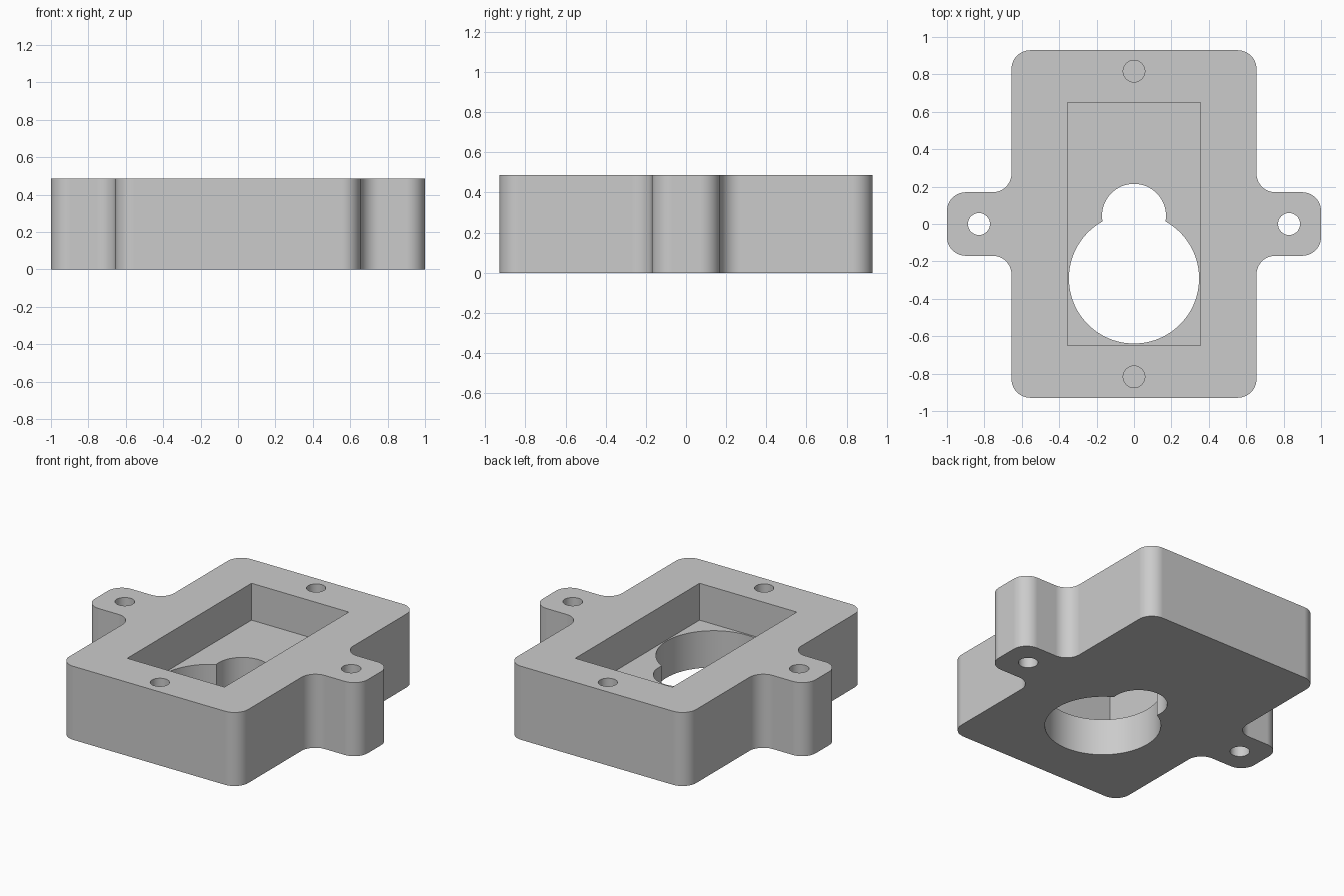
import bpy
import bmesh
import math
from mathutils import Vector

HEIGHT = 0.487
FLOOR = 0.243
FILLET = 0.1
BODY_X, BODY_Y = 0.655, 0.929
EAR_X, EAR_Y = 1.0, 0.17

if "Cube" in bpy.data.objects:
    bpy.data.objects.remove(bpy.data.objects["Cube"], do_unlink=True)

grey = bpy.data.materials.new("plain grey")
grey.use_nodes = True
colour = (0.6, 0.6, 0.6, 1)
grey.diffuse_color = colour
grey.node_tree.nodes["Principled BSDF"].inputs["Base Color"].default_value = colour


def rounded(corners, radius, steps=12):
    """Replace each right-angled corner with a tangent arc."""
    points = []
    for i, corner in enumerate(corners):
        p = Vector(corner)
        a = (Vector(corners[i - 1]) - p).normalized() * radius
        b = (Vector(corners[(i + 1) % len(corners)]) - p).normalized() * radius
        for s in range(steps + 1):
            t = s / steps * math.pi / 2
            points.append(p + a * (1 - math.sin(t)) + b * (1 - math.cos(t)))
    return points


def circle(x, y, radius, steps=64):
    angles = [2 * math.pi * i / steps for i in range(steps)]
    return [(x + radius * math.cos(t), y + radius * math.sin(t)) for t in angles]


def prism(name, outline, bottom, top):
    """Extrude a flat outline from bottom to top."""
    bm = bmesh.new()
    face = bm.faces.new([bm.verts.new((p[0], p[1], bottom)) for p in outline])
    new = bmesh.ops.extrude_face_region(bm, geom=[face])["geom"]
    moved = [v for v in new if isinstance(v, bmesh.types.BMVert)]
    bmesh.ops.translate(bm, verts=moved, vec=(0, 0, top - bottom))
    bmesh.ops.recalc_face_normals(bm, faces=bm.faces)
    mesh = bpy.data.meshes.new(name)
    bm.to_mesh(mesh)
    bm.free()
    mesh.materials.append(grey)
    obj = bpy.data.objects.new(name, mesh)
    bpy.context.collection.objects.link(obj)
    return obj


# Block with two side ears, every corner filleted
quarter = [(EAR_X, EAR_Y), (BODY_X, EAR_Y), (BODY_X, BODY_Y)]
right_half = [(x, -y) for x, y in reversed(quarter)] + quarter
corners = right_half + [(-x, -y) for x, y in right_half]
housing = prism("mounting_housing", rounded(corners, FILLET), 0, HEIGHT)

# Pocket, keyhole opening, ear through holes and blind screw holes
above, below = HEIGHT + 0.1, -0.1
px, py = 0.356, 0.65
cutters = [
    prism("pocket_cutter", [(-px, -py), (px, -py), (px, py), (-px, py)], FLOOR, above),
    prism("large_opening_cutter", circle(0, -0.291, 0.348, 96), below, FLOOR + 0.1),
    prism("small_opening_cutter", circle(0, 0.044, 0.171), below, FLOOR + 0.12),
]
for side in (-1, 1):
    cutters.append(prism("ear_hole_cutter", circle(side * 0.829, 0, 0.059, 40), below, above))
    cutters.append(prism("screw_hole_cutter", circle(0, side * 0.817, 0.058, 40), FLOOR, above))

bpy.ops.object.select_all(action="DESELECT")
bpy.context.view_layer.objects.active = housing
housing.select_set(True)
for cutter in cutters:
    cutter.hide_render = True
    cut = housing.modifiers.new("cut", "BOOLEAN")
    cut.operation = "DIFFERENCE"
    cut.solver = "EXACT"
    cut.object = cutter
    bpy.ops.object.modifier_apply(modifier=cut.name)
    bpy.data.objects.remove(cutter, do_unlink=True)

# Smooth round walls, crisp rims
bpy.ops.object.shade_smooth_by_angle(angle=math.radians(30))
weighted = housing.modifiers.new("weighted_normals", "WEIGHTED_NORMAL")
weighted.keep_sharp = True
